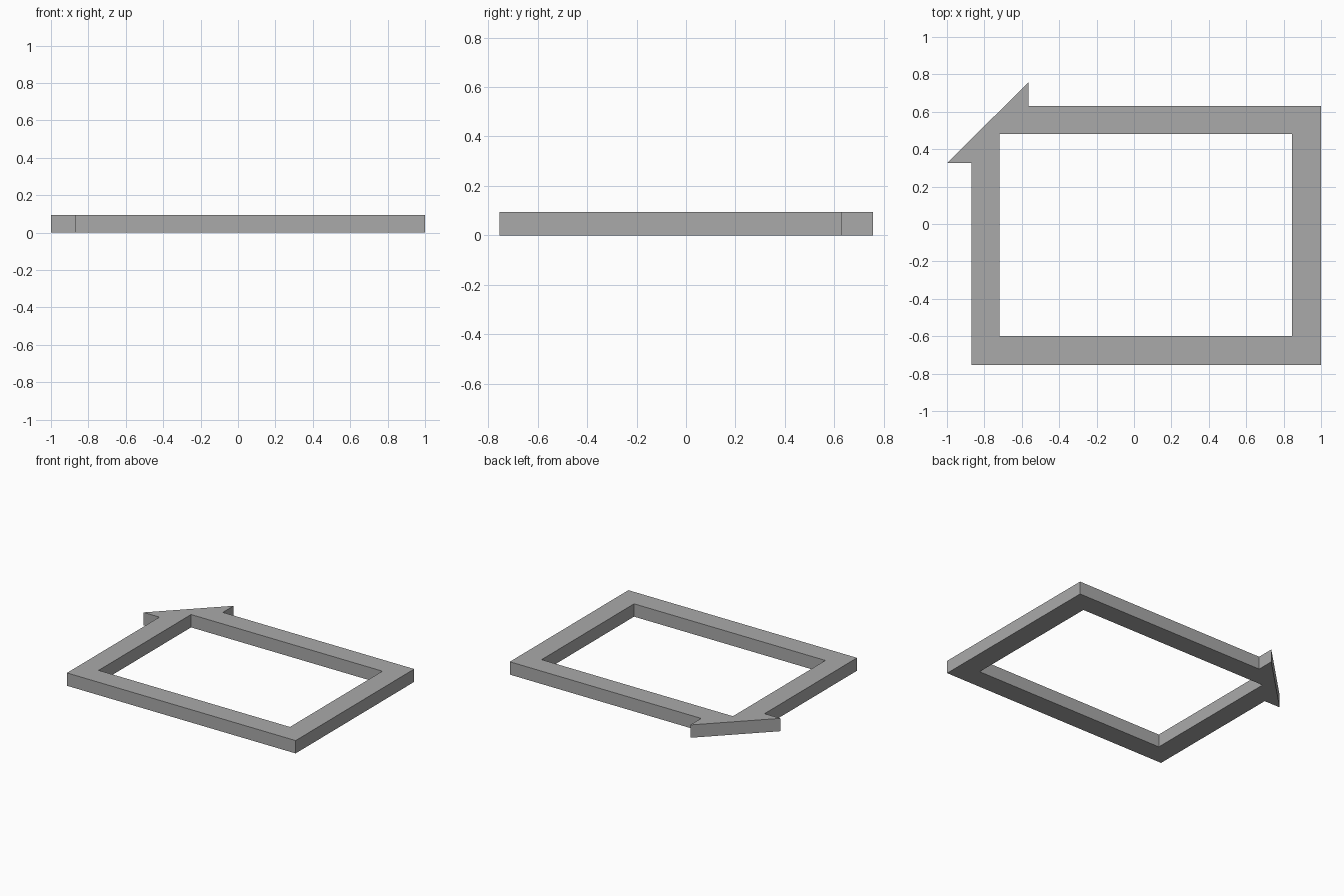
import bpy
import bmesh

THICKNESS = 0.095

cube = bpy.data.objects.get("Cube")
if cube:
    bpy.data.objects.remove(cube, do_unlink=True)

# Plain grey material
grey = bpy.data.materials.new("grey")
grey.use_nodes = True
colour = (0.4, 0.4, 0.4, 1)
grey.diffuse_color = colour
grey.node_tree.nodes["Principled BSDF"].inputs["Base Color"].default_value = colour

# Outline: square frame with an arrowhead across its back right corner
outline = [(-0.87, -0.755), (1, -0.755), (1, 0.63), (-0.565, 0.63),
           (-0.565, 0.757), (-1, 0.325), (-0.87, 0.325)]
# Rectangular opening
opening = [(-0.72, -0.6), (0.845, -0.6), (0.845, 0.48), (-0.72, 0.48)]

bm = bmesh.new()
edges = []
for loop in (outline, opening):
    verts = [bm.verts.new((x, y, 0)) for x, y in loop]
    edges += [bm.edges.new((a, b)) for a, b in zip(verts, verts[1:] + verts[:1])]

# Fill between the two loops, then raise to a solid slab
bmesh.ops.triangle_fill(bm, edges=edges, use_beauty=True)
raised = bmesh.ops.extrude_face_region(bm, geom=bm.faces[:], use_keep_orig=True)
top = [g for g in raised["geom"] if isinstance(g, bmesh.types.BMVert)]
bmesh.ops.translate(bm, verts=top, vec=(0, 0, THICKNESS))
bmesh.ops.recalc_face_normals(bm, faces=bm.faces[:])

mesh = bpy.data.meshes.new("arrow_frame")
bm.to_mesh(mesh)
bm.free()
mesh.materials.append(grey)
frame = bpy.data.objects.new("arrow_frame", mesh)
bpy.context.collection.objects.link(frame)
